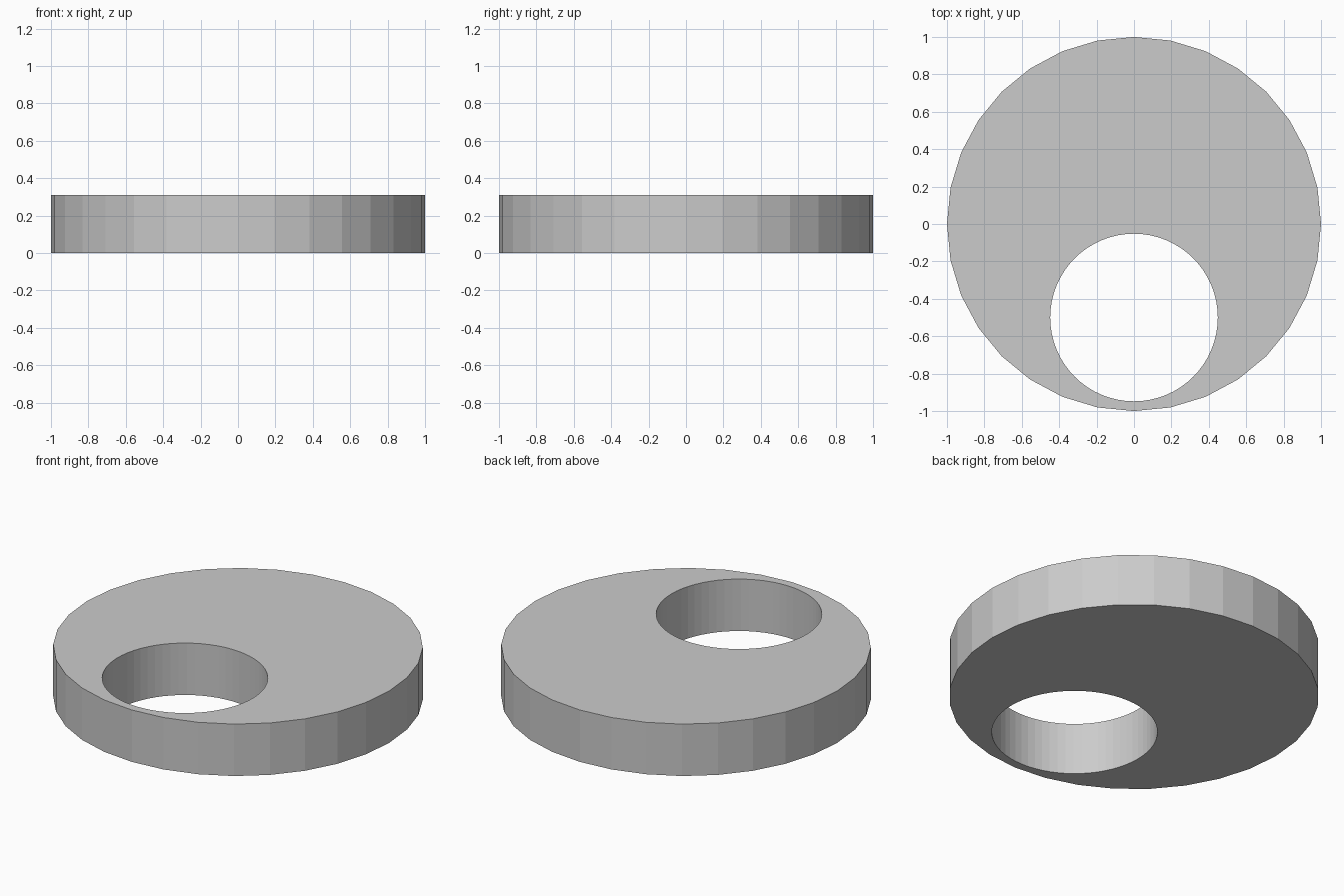
import bpy

if "Cube" in bpy.data.objects:
    bpy.data.objects.remove(bpy.data.objects["Cube"])

HEIGHT = 0.31


def cylinder(name, sides, radius, depth, location):
    bpy.ops.mesh.primitive_cylinder_add(vertices=sides, radius=radius,
                                        depth=depth, location=location)
    obj = bpy.context.object
    obj.name = name
    return obj


# Flat 32-sided disc standing on the ground
disc = cylinder("eccentric_disc", 32, 1.0, HEIGHT, (0, 0, HEIGHT / 2))

# Off-centre round hole towards the front, right through the disc
cutter = cylinder("hole_cutter", 64, 0.448, HEIGHT * 2, (0, -0.5, HEIGHT / 2))
cutter.hide_render = True
cutter.display_type = 'WIRE'

hole = disc.modifiers.new("hole", 'BOOLEAN')
hole.operation = 'DIFFERENCE'
hole.solver = 'EXACT'
hole.object = cutter
